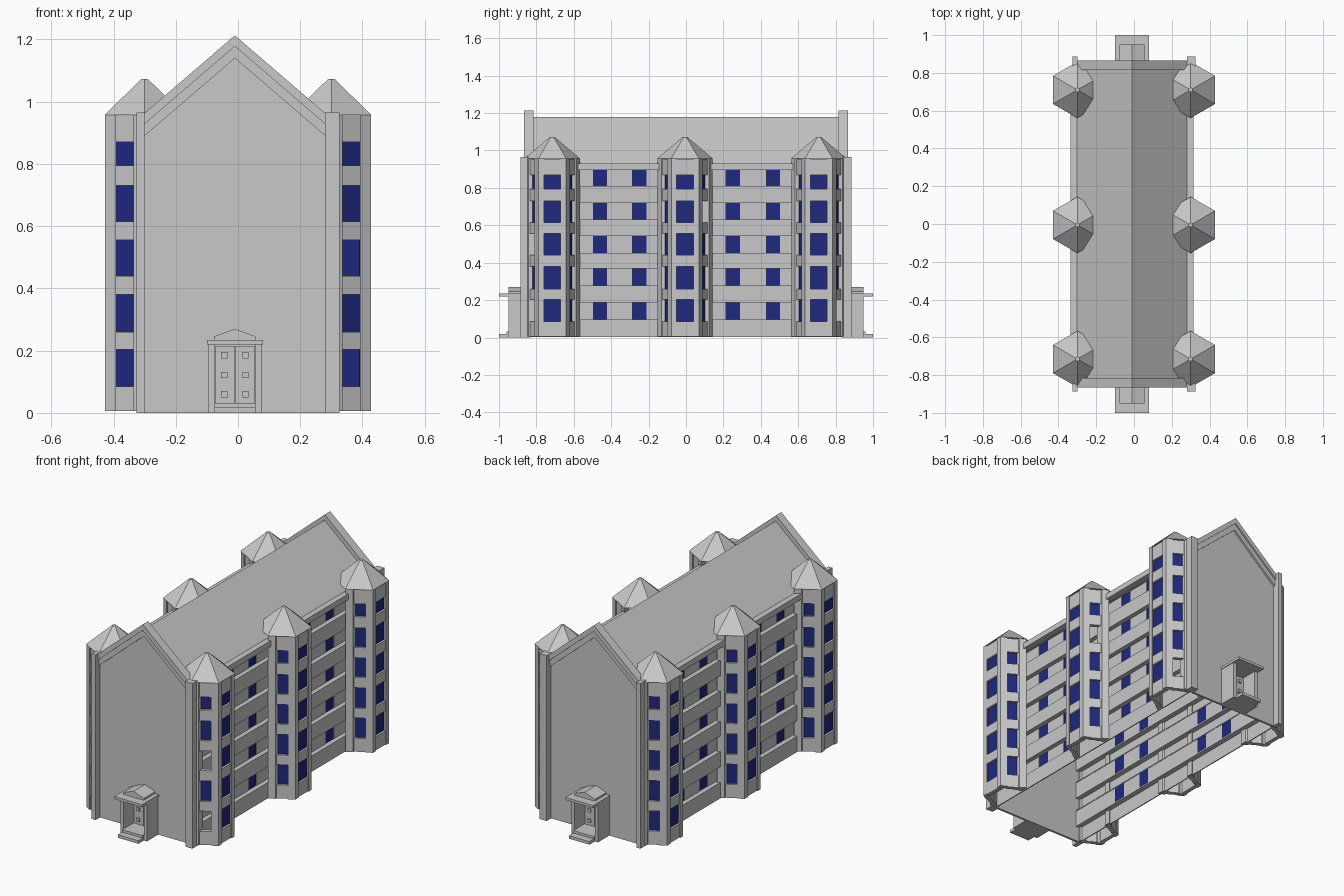
import bpy, bmesh, math
from mathutils import Vector

cube = bpy.data.objects.get("Cube")
if cube:
    bpy.data.objects.remove(cube, do_unlink=True)


def material(name, rgb):
    m = bpy.data.materials.new(name)
    m.use_nodes = True
    m.diffuse_color = (*rgb, 1)
    m.node_tree.nodes["Principled BSDF"].inputs["Base Color"].default_value = (*rgb, 1)
    return m


STONE = material("grey stone", (0.58, 0.58, 0.58))
GLASS = material("dark blue glass", (0.013, 0.021, 0.21))


class Part:
    """Collects prisms into one flat-shaded object."""

    def __init__(self, name, mat=STONE):
        self.name, self.mat, self.bm = name, mat, bmesh.new()

    def prism(self, pts, lo, hi, axis="z"):
        def place(p, t):
            return (p[0], p[1], t) if axis == "z" else (p[0], t, p[1])
        a = [self.bm.verts.new(place(p, lo)) for p in pts]
        b = [self.bm.verts.new(place(p, hi)) for p in pts]
        self.bm.faces.new(a)
        self.bm.faces.new(b[::-1])
        for i in range(len(a)):
            j = (i + 1) % len(a)
            self.bm.faces.new((a[i], b[i], b[j], a[j]))

    def box(self, x0, x1, y0, y1, z0, z1):
        self.prism([(x0, y0), (x1, y0), (x1, y1), (x0, y1)], z0, z1)

    def finish(self):
        bmesh.ops.recalc_face_normals(self.bm, faces=self.bm.faces)
        me = bpy.data.meshes.new(self.name)
        self.bm.to_mesh(me)
        self.bm.free()
        me.materials.append(self.mat)
        bpy.context.collection.objects.link(bpy.data.objects.new(self.name, me))


CX = -0.01          # centre line of the hall
SLOPE = 0.86        # roof pitch
FLOORS = [(0.004, 0.096), (0.187, 0.277), (0.368, 0.453),
          (0.544, 0.63), (0.72, 0.81), (0.897, 0.93)]


def chevron(top, depth, half):
    """Bent strip following both roof pitches."""
    drop = SLOPE * half
    return [(CX - half, top - drop), (CX, top), (CX + half, top - drop),
            (CX + half, top - drop - depth), (CX, top - depth),
            (CX - half, top - drop - depth)]


# Long side walls: hollow projecting bands, recessed strips and window panes
for side, word in ((1, "left"), (-1, "right")):
    bands = Part(word + "_wall_bands")
    strips = Part(word + "_wall_strips")
    panes = Part(word + "_wall_windows", GLASS)

    def across(part, near, far, y0, y1, z0, z1):
        x = sorted((CX + side * near, CX + side * far))
        part.box(*x, y0, y1, z0, z1)

    for i, (z0, z1) in enumerate(FLOORS[:-1]):
        across(bands, 0.299, 0.305, -0.84, 0.84, z0, z1)
        across(bands, 0.268, 0.3, -0.84, 0.84, z1 - 0.006, z1)
        if i:
            across(bands, 0.268, 0.3, -0.84, 0.84, z0, z0 + 0.006)
    for (_, z0), (z1, _) in zip(FLOORS, FLOORS[1:]):
        edge = -0.84
        for y in (-0.46, -0.25, 0.25, 0.465):
            across(strips, 0.27, 0.278, edge, y - 0.038, z0, z1)
            across(panes, 0.27, 0.276, y - 0.038, y + 0.038, z0, z1)
            edge = y + 0.038
        across(strips, 0.27, 0.278, edge, 0.84, z0, z1)
    for p in (bands, strips, panes):
        p.finish()

    # Eave ledge under the roof edge
    eave = Part(word + "_eave")
    across(eave, 0.262, 0.325, -0.84, 0.84, *FLOORS[-1])
    eave.finish()

# Pitched roof
roof = Part("roof")
roof.prism(chevron(1.18, 0.035, 0.291), -0.82, 0.82, "y")
roof.finish()

# End walls with stepped copings, corner piers and porches
for s, word in ((-1, "front"), (1, "back")):
    def span(a, b):
        return sorted((s * a, s * b))

    wall = Part(word + "_gable_wall")
    drop = SLOPE * 0.29
    wall.prism([(CX - 0.29, 0), (CX + 0.29, 0), (CX + 0.29, 1.15 - drop),
                (CX, 1.15), (CX - 0.29, 1.15 - drop)], *span(0.832, 0.845), "y")
    wall.finish()

    coping = Part(word + "_gable_coping")
    coping.prism(chevron(1.213, 0.035, 0.295), *span(0.815, 0.866), "y")
    coping.prism(chevron(1.18, 0.04, 0.295), *span(0.815, 0.857), "y")
    coping.finish()

    piers = Part(word + "_corner_piers")
    for d in (-1, 1):
        x = sorted((CX + d * 0.29, d * 0.326))
        piers.box(*x, *span(0.835, 0.886), 0, 0.965)
    piers.finish()

    porch = Part(word + "_porch")
    for d in (-1, 1):
        x = sorted((CX + d * 0.066, CX + d * 0.086))
        porch.box(*x, *span(0.835, 0.95), 0, 0.22)
    porch.box(CX - 0.09, CX + 0.09, *span(0.835, 1.0), 0.22, 0.235)
    porch.prism([(CX - 0.066, 0.235), (CX + 0.066, 0.235), (CX + 0.066, 0.246),
                 (CX, 0.27), (CX - 0.066, 0.246)], *span(0.835, 0.95), "y")
    porch.finish()

    steps = Part(word + "_steps")
    steps.box(CX - 0.066, CX + 0.066, *span(0.835, 1.0), 0, 0.018)
    steps.box(CX - 0.066, CX + 0.066, *span(0.835, 0.96), 0.018, 0.032)
    steps.finish()

    doors = Part(word + "_doors")
    for d in (-1, 1):
        x = sorted((CX + d * 0.001, CX + d * 0.064))
        doors.box(*x, *span(0.838, 0.856), 0.032, 0.215)
        for z in (0.06, 0.122, 0.185):
            c = CX + d * 0.034
            doors.box(c - 0.01, c + 0.01, *span(0.85, 0.864), z - 0.01, z + 0.01)
    doors.finish()

# Six hexagonal stair towers
RADIUS = 0.147
APOTHEM = RADIUS * math.cos(math.pi / 6)
SPANDRELS = [(0.006, 0.085), (0.203, 0.26), (0.38, 0.44),
             (0.555, 0.615), (0.73, 0.795), (0.87, 0.955)]
HALF_WIDTH = {-60: 0.033, 0: 0.045, 60: 0.033}      # window half width per face
OPEN = {("front", 1, -60, 0), ("front", 1, -60, 2),
        ("middle", 1, 60, 3), ("back", 1, 60, 0)}


def polar(r, deg):
    a = math.radians(deg)
    return Vector((r * math.cos(a), r * math.sin(a)))


for side, hand in ((1, "left"), (-1, "right")):
    for cy, row in ((-0.715, "front"), (-0.005, "middle"), (0.71, "back")):
        name = row + "_" + hand + "_tower"

        def put(points):
            return [(side * (0.3 + p.x), cy + p.y) for p in points]

        def slab(deg, half, outer, inner):
            n, t = polar(1, deg), polar(1, deg + 90)
            return put([n * outer - t * half, n * outer + t * half,
                        n * inner + t * half, n * inner - t * half])

        # Corner posts, reaching along each outer face up to its window
        posts = Part(name + "_posts")
        for deg in (-90, -30, 30, 90):
            v = polar(RADIUS, deg)
            arms = []
            for turn in (60, -60):
                half = HALF_WIDTH.get(deg + turn // 2)
                if half is None:
                    arms.append(polar(-0.04, deg))
                else:
                    edge = polar(RADIUS, deg + turn) - v
                    arms.append(edge * (0.5 - half / RADIUS))
            ring = [v, v + arms[0], v + arms[0] + arms[1], v + arms[1]]
            posts.prism(put(ring), 0.006, 0.957)
        posts.finish()

        # Spandrels and recessed panes on the outer faces
        spandrels = Part(name + "_spandrels")
        panes = Part(name + "_windows", GLASS)
        for deg, half in HALF_WIDTH.items():
            for z0, z1 in SPANDRELS:
                spandrels.prism(slab(deg, half + 0.008, APOTHEM - 0.006, APOTHEM - 0.03), z0, z1)
            for i, ((_, z0), (z1, _)) in enumerate(zip(SPANDRELS, SPANDRELS[1:])):
                if (row, side, deg, i) not in OPEN:
                    panes.prism(slab(deg, half + 0.012, APOTHEM - 0.018, APOTHEM - 0.025), z0, z1)
        spandrels.finish()
        panes.finish()

        # Pointed cap
        cap = Part(name + "_cap")
        bmesh.ops.create_cone(cap.bm, cap_ends=True, segments=6, radius1=0.149,
                              radius2=0.012, depth=0.116)
        bmesh.ops.translate(cap.bm, verts=cap.bm.verts, vec=(side * 0.3, cy, 1.015))
        cap.finish()
